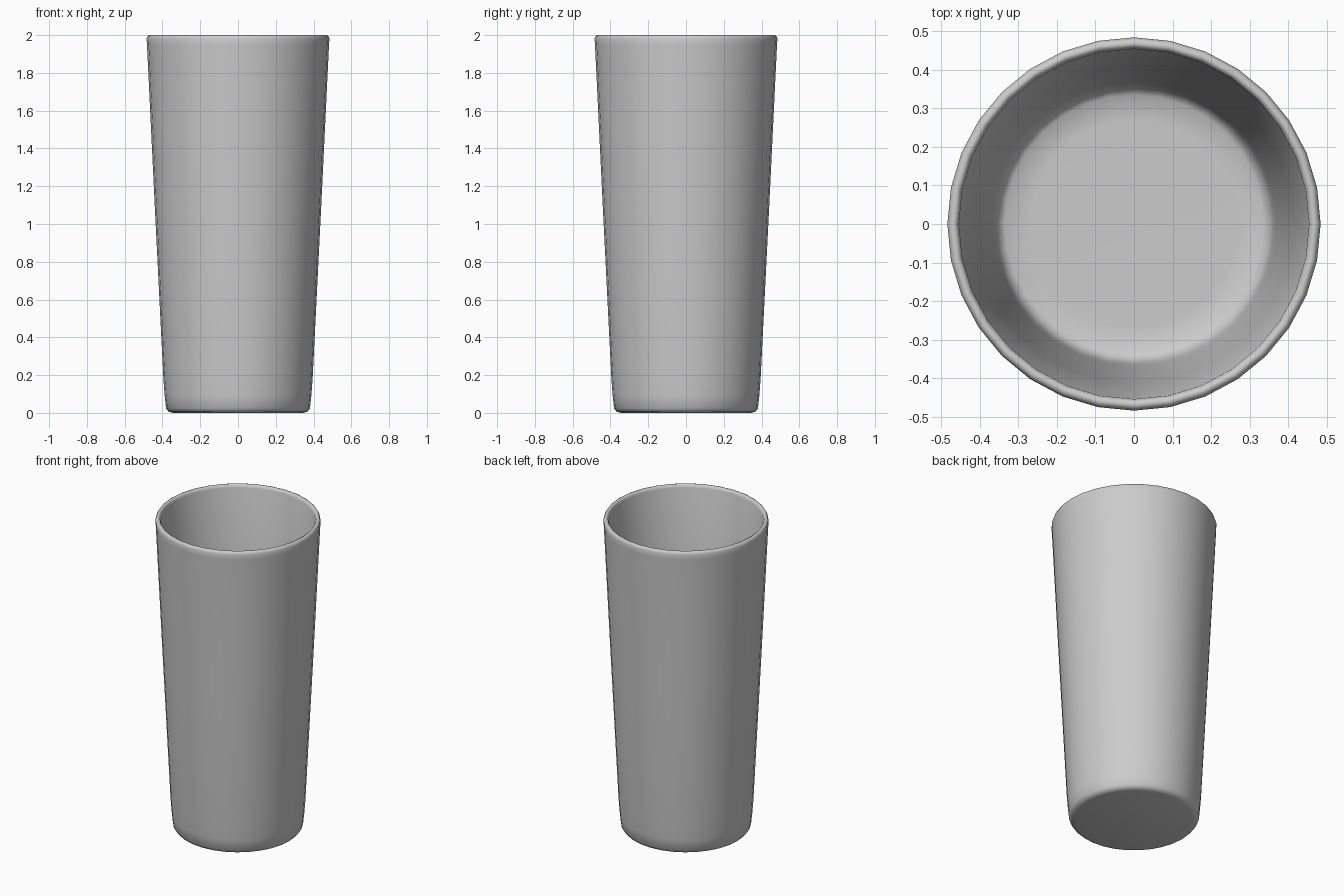
import bpy, bmesh, math

if "Cube" in bpy.data.objects:
    bpy.data.objects.remove(bpy.data.objects["Cube"])

SEGMENTS = 32

# half section of the cup: underside, outer wall, rolled rim, inner wall, inner floor
profile = [
    (0.345, 0.0), (0.367, 0.006), (0.381, 0.024), (0.388, 0.09), (0.395, 0.18),
    (0.44, 1.08), (0.482, 1.95), (0.484, 1.982), (0.478, 1.996), (0.468, 2.0),
    (0.459, 1.995), (0.454, 1.98), (0.412, 1.08), (0.369, 0.18),
    (0.362, 0.09), (0.352, 0.055), (0.335, 0.042), (0.27, 0.04),
]

bm = bmesh.new()
rings = []
for r, z in profile:
    rings.append([bm.verts.new((r * math.cos(2 * math.pi * i / SEGMENTS),
                                r * math.sin(2 * math.pi * i / SEGMENTS), z))
                  for i in range(SEGMENTS)])

# walls
for a, b in zip(rings, rings[1:]):
    for i in range(SEGMENTS):
        j = (i + 1) % SEGMENTS
        bm.faces.new((a[i], a[j], b[j], b[i]))

# underside and inner floor
bm.faces.new(rings[0][::-1])
bm.faces.new(rings[-1])
bmesh.ops.recalc_face_normals(bm, faces=bm.faces)
for f in bm.faces:
    f.smooth = True

mesh = bpy.data.meshes.new("cup")
bm.to_mesh(mesh)
bm.free()
cup = bpy.data.objects.new("cup", mesh)
bpy.context.collection.objects.link(cup)
